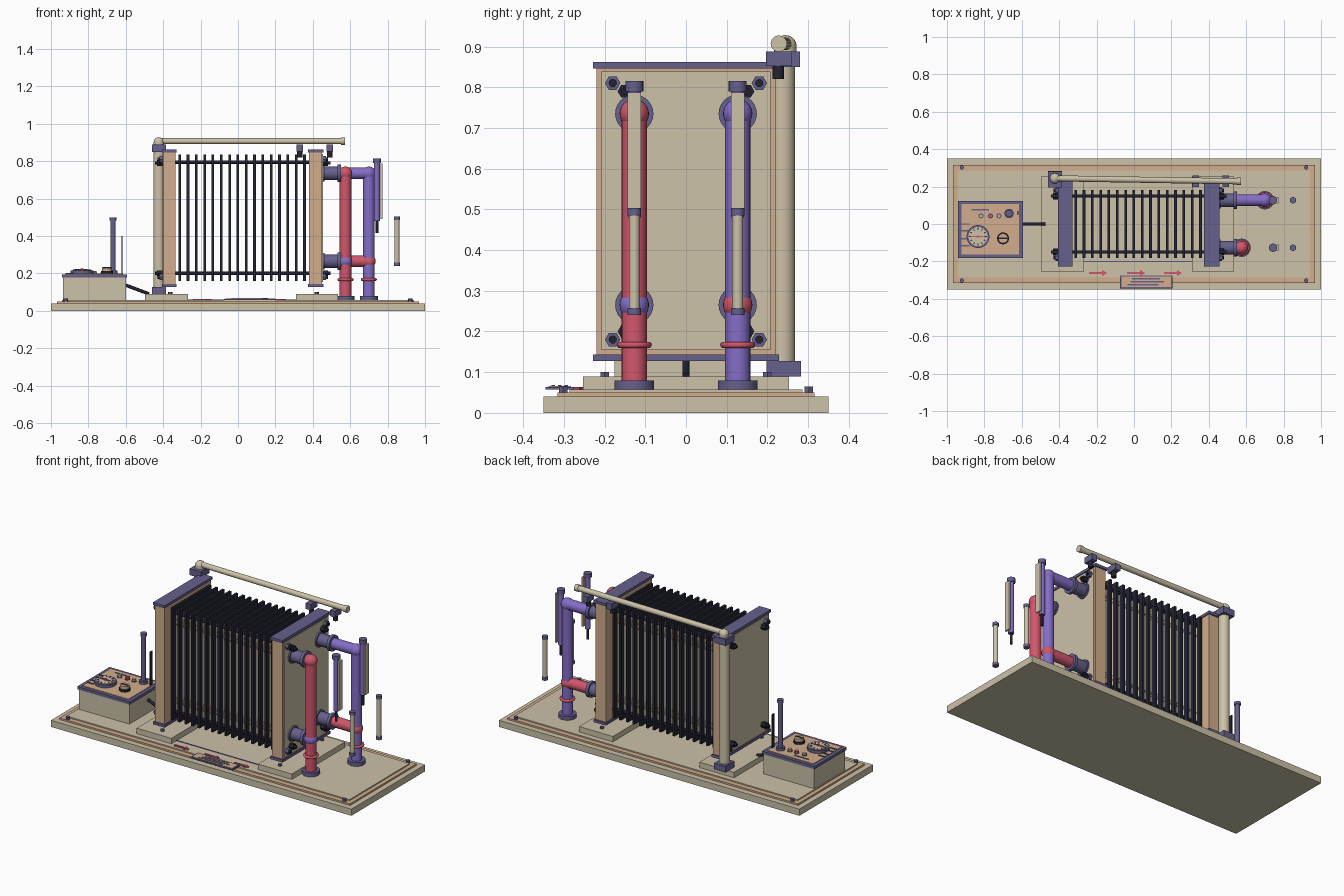
import bpy, bmesh, math
from mathutils import Vector, Matrix

if "Cube" in bpy.data.objects:
    bpy.data.objects.remove(bpy.data.objects["Cube"])


def material(name, *srgb):
    m = bpy.data.materials.new(name)
    lin = [c / 12.92 if c < 0.04 else ((c + 0.055) / 1.055) ** 2.4 for c in srgb]
    m.diffuse_color = (*lin, 1)
    m.use_nodes = True
    m.node_tree.nodes["Principled BSDF"].inputs["Base Color"].default_value = m.diffuse_color
    return m


BEIGE = material("beige", 0.80, 0.76, 0.66)
TAN = material("tan", 0.82, 0.68, 0.55)
SLATE = material("slate_purple", 0.40, 0.38, 0.55)
DARK = material("dark_navy", 0.14, 0.14, 0.20)
RED = material("rose_red", 0.82, 0.34, 0.42)
PURPLE = material("violet", 0.52, 0.43, 0.78)


def finish(name, bm, mat, smooth=False):
    me = bpy.data.meshes.new(name)
    bmesh.ops.recalc_face_normals(bm, faces=bm.faces)
    bm.to_mesh(me)
    bm.free()
    me.materials.append(mat)
    if smooth:
        me.shade_smooth()
        me.set_sharp_from_angle(angle=math.radians(35))
    ob = bpy.data.objects.new(name, me)
    bpy.context.collection.objects.link(ob)
    return ob


def box(name, x0, x1, y0, y1, z0, z1, mat, turn=0):
    bm = bmesh.new()
    bmesh.ops.create_cube(bm, size=1)
    size = Matrix.Diagonal((x1 - x0, y1 - y0, z1 - z0, 1))
    mid = Matrix.Translation(((x0 + x1) / 2, (y0 + y1) / 2, (z0 + z1) / 2))
    bm.transform(mid @ Matrix.Rotation(turn, 4, 'Z') @ size)
    return finish(name, bm, mat)


def cyl(name, a, b, r, mat, n=24):
    a, b = Vector(a), Vector(b)
    d = b - a
    bm = bmesh.new()
    bmesh.ops.create_cone(bm, cap_ends=True, segments=n, radius1=r, radius2=r, depth=d.length)
    spin = Matrix.Rotation(math.pi / 6 if n == 6 else 0, 4, 'Z')
    bm.transform(Matrix.Translation((a + b) / 2) @ d.to_track_quat('Z', 'Y').to_matrix().to_4x4() @ spin)
    return finish(name, bm, mat, n > 8)


def post(name, x, y, z0, z1, r, mat, n=24):
    return cyl(name, (x, y, z0), (x, y, z1), r, mat, n)


def ball(name, p, r, mat):
    bm = bmesh.new()
    bmesh.ops.create_uvsphere(bm, u_segments=24, v_segments=14, radius=r)
    bm.transform(Matrix.Translation(p))
    return finish(name, bm, mat, True)


def ring(name, p, r, t, mat):
    bpy.ops.mesh.primitive_torus_add(location=p, major_radius=r, minor_radius=t,
                                     major_segments=28, minor_segments=10)
    ob = bpy.context.object
    ob.name = name
    ob.data.materials.append(mat)
    ob.data.shade_smooth()


def prism(name, pts, z0, z1, mat):
    bm = bmesh.new()
    f = bm.faces.new([bm.verts.new((x, y, z0)) for x, y in pts])
    top = bmesh.ops.extrude_face_region(bm, geom=[f])['geom']
    bmesh.ops.translate(bm, vec=(0, 0, z1 - z0), verts=[v for v in top if isinstance(v, bmesh.types.BMVert)])
    return finish(name, bm, mat)


# Stepped base with corner bolts
box("base", -1, 1, -.35, .35, 0, .04, BEIGE)
box("base_border", -.967, .967, -.316, .316, .04, .05, TAN)
box("base_deck", -.942, .942, -.286, .286, .04, .057, BEIGE)
for sx in (-1, 1):
    for sy in (-1, 1):
        post("base_bolt", sx * .92, sy * .302, .05, .065, .012, SLATE, 6)

# Foot pads, end plates with caps and face panels
for x0, x1, pad0, pad1, out in ((-.40, -.335, -.497, -.267, -1), (.38, .45, .31, .535, 1)):
    box("foot_pad", pad0, pad1, -.253, .253, .057, .09, BEIGE)
    box("end_plate", x0, x1, -.22, .22, .14, .848, TAN)
    face = x1 if out > 0 else x0
    box("end_panel", face - .004, face + .004, -.207, .207, .155, .838, BEIGE)
    for z in (.128, .846):
        box("end_cap", x0 - .006, x1 + .006, -.228, .228, z, z + .016, SLATE)
    for sy in (-1, 1):
        post("pad_bolt", (x0 + x1) / 2 + .005, sy * .2, .09, .1, .012, SLATE, 6)
        for bz, rz in ((.81, .79), (.18, .2)):
            y = sy * .18
            cyl("corner_nut", (face, y, bz), (face + out * .02, y, bz), .019, SLATE, 6)
            cyl("corner_stud", (face, y, bz), (face + out * .03, y, bz), .010, DARK, 12)
            y = sy * .15
            cyl("rod_nut", (face, y, rz), (face + out * .032, y, rz), .018, DARK, 6)
            cyl("rod_tip", (face, y, rz), (face + out * .044, y, rz), .009, DARK, 12)

# Tie rods
for y in (-.15, .15):
    for z in (.2, .795):
        cyl("tie_rod", (-.34, y, z), (.39, y, z), .009, DARK, 12)

# Plate stack: dark gasket frame, thin sheet and port rings
for i in range(16):
    x = -.312 + i * .0445
    for sy in (-1, 1):
        box("gasket_side", x - .007, x + .007, sy * .168 - .014, sy * .168 + .014, .16, .835, DARK)
    for z in (.16, .807):
        box("gasket_end", x - .007, x + .007, -.154, .154, z, z + .028, DARK)
    box("heat_plate", x - .003, x + .003, -.155, .155, .185, .81, BEIGE)
    for y in (-.11, .11):
        for z in (.265, .735):
            cyl("port_ring", (x - .005, y, z), (x + .005, y, z), .036, TAN, 16)
            cyl("port", (x - .006, y, z), (x + .006, y, z), .026, DARK, 16)

# Rear support column and top carrying bar
box("column_foot", -.46, -.385, .198, .283, .09, .127, SLATE)
post("column", -.423, .238, .12, .86, .03, BEIGE)
box("column_head", -.46, -.385, .196, .28, .85, .888, SLATE)
post("bar_neck", -.423, .244, .88, .905, .028, BEIGE)
ball("bar_elbow", (-.423, .244, .9), .028, BEIGE)
cyl("carrying_bar", (-.423, .244, .907), (.56, .228, .907), .016, BEIGE)
cyl("bar_end", (.55, .228, .907), (.573, .228, .907), .02, BEIGE)
for x in (.33, .49):
    box("hanger_block", x - .017, x + .017, .197, .26, .852, .888, SLATE)
    post("hanger_roller", x, .227, .82, .855, .014, DARK)

# Pipework: riser, flanged nozzles, upper and lower branches
for x, y, main, other in ((.575, -.127, RED, PURPLE), (.70, .127, PURPLE, RED)):
    post("riser_flange", x, y, .057, .08, .049, SLATE)
    post("riser", x, y, .07, .735, .031, main)
    ring("riser_ring", (x, y, .167), .035, .008, RED)
    for z, mat in ((.735, main), (.265, other)):
        cyl("nozzle", (.45, y, z), (.54, y, z), .036, SLATE)
        cyl("nozzle_collar", (.45, y, z), (.463, y, z), .045, SLATE)
        cyl("nozzle_flange", (.532, y, z), (.55, y, z), .047, SLATE)
        cyl("branch_pipe", (.54, y, z), (x, y, z), .031, mat)
        ball("pipe_elbow", (x, y, z), .036, mat)

# Thermometers and sight tubes
for y in (-.127, .127):
    post("thermometer_body", .743, y, .48, .80, .016, PURPLE)
    post("thermometer_cap", .743, y, .79, .815, .022, SLATE)
    post("thermometer_stem", .743, y, .415, .485, .007, DARK, 12)
    box("thermometer_scale", .762, .772, y - .017, y + .017, .49, .787, BEIGE)
    post("sight_tube", .85, y, .25, .49, .0135, BEIGE)
    for z in (.24, .485):
        post("sight_tube_cap", .85, y, z, z + .018, .017, SLATE)

# Control box
box("control_box", -.936, -.6, -.176, .118, .057, .178, BEIGE)
box("control_lid", -.942, -.594, -.182, .124, .178, .195, SLATE)
box("control_panel", -.922, -.614, -.164, .106, .19, .199, TAN)
for y in (0, -.035, -.08, -.115):
    box("panel_strip", -.922, -.88, y - .004, y + .004, .198, .203, SLATE)
box("panel_label", -.87, -.775, .072, .08, .198, .202, SLATE)

# Dial gauge
gx, gy = -.834, -.067
post("gauge_rim", gx, gy, .199, .216, .061, SLATE, 32)
post("gauge_face", gx, gy, .21, .219, .051, BEIGE, 32)
for k in range(12):
    a = k * math.tau / 12
    px, py = gx + .042 * math.cos(a), gy + .042 * math.sin(a)
    box("gauge_tick", px - .006, px + .006, py - .002, py + .002, .217, .221, DARK, a)
box("gauge_needle", gx - .04, gx + .03, gy - .003, gy + .003, .219, .224, RED)
post("gauge_hub", gx, gy, .218, .227, .007, RED, 12)

# Knob, buttons, mast, rod and cable
post("knob_skirt", -.70, -.077, .199, .212, .032, DARK)
post("knob", -.70, -.077, .21, .23, .026, TAN)
box("knob_mark", -.724, -.676, -.081, -.073, .228, .233, DARK)
for x, mat in ((-.818, BEIGE), (-.767, RED), (-.722, TAN)):
    post("button_rim", x, .043, .199, .204, .014, SLATE, 16)
    post("button", x, .043, .2, .213, .011, mat, 16)
post("mast_base", -.668, .056, .199, .215, .025, SLATE)
post("mast", -.668, .056, .2, .487, .014, SLATE)
post("mast_cap", -.668, .056, .483, .5, .018, SLATE)
box("rod", -.623, -.617, .048, .070, .195, .4, DARK)
cyl("cable", (-.6, 0, .137), (-.475, 0, .09), .009, DARK, 12)

# Information plate, flow arrows and floor strip
box("info_plate", -.075, .205, -.345, -.275, .057, .064, SLATE)
box("info_face", -.067, .197, -.338, -.282, .06, .066, TAN)
for y, a, b in ((-.294, -.01, .14), (-.31, -.02, .16), (-.326, -.035, .13)):
    box("info_line", a, b, y - .004, y + .004, .064, .068, SLATE)
for x in (-.24, -.037, .16):
    y = -.262
    prism("flow_arrow", [(x, y - .006), (x + .07, y - .006), (x + .07, y - .016), (x + .097, y),
                         (x + .07, y + .016), (x + .07, y + .006), (x, y + .006)], .057, .064, RED)
box("floor_strip", -.267, .31, -.204, -.198, .057, .06, SLATE)
